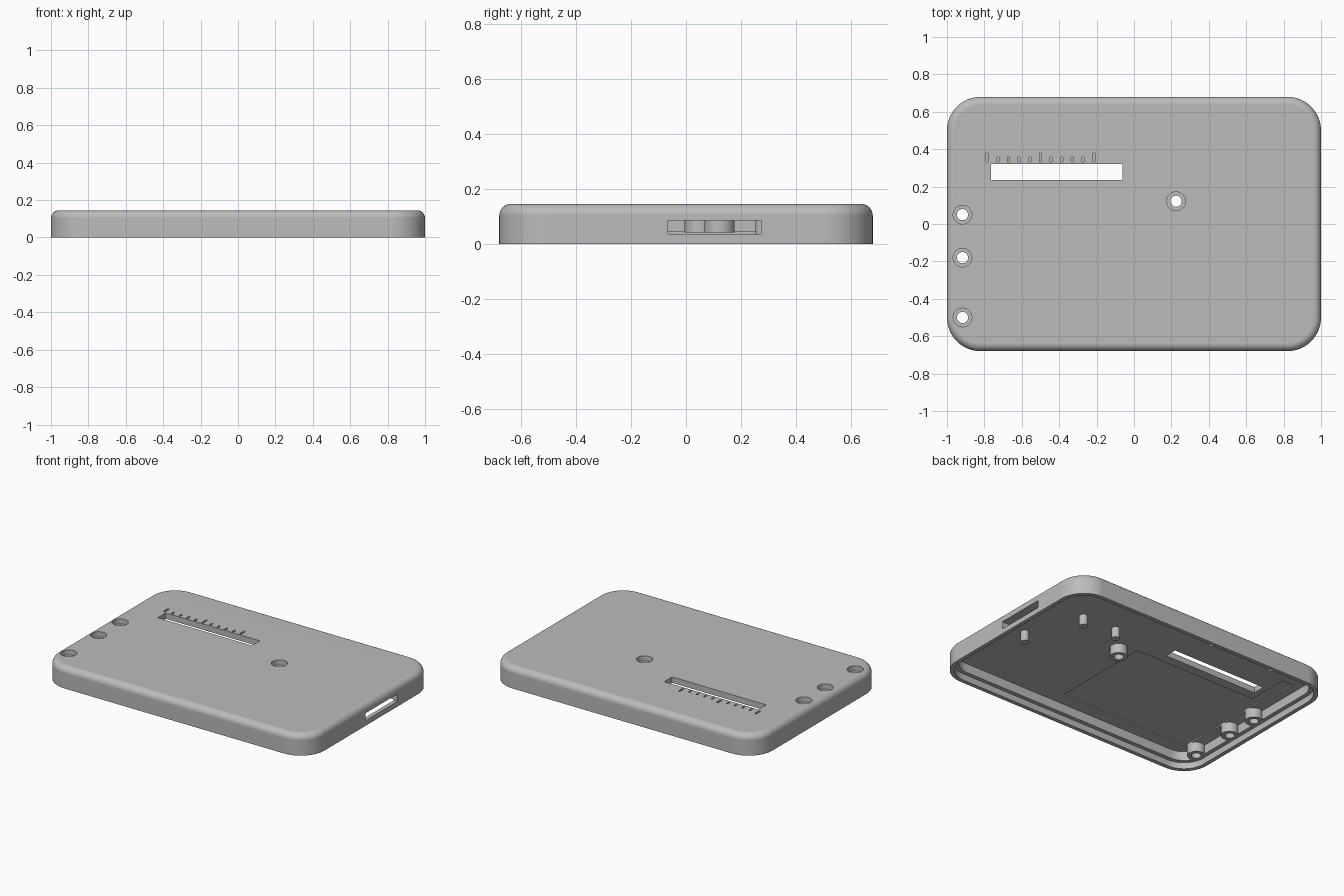
import bpy, bmesh, math

cube = bpy.data.objects.get("Cube")
if cube:
    bpy.data.objects.remove(cube, do_unlink=True)

grey = bpy.data.materials.new("plain_grey")
grey.use_nodes = True
colour = (0.5, 0.5, 0.5, 1)
grey.diffuse_color = colour
grey.node_tree.nodes["Principled BSDF"].inputs["Base Color"].default_value = colour

HEIGHT, CEILING, LEDGE = 0.145, 0.105, 0.043


def prism(name, cx, cy, w, d, z0, z1, r=0.0, seg=12, fillet=0.0):
    """Upright block with rounded corners; fillet rounds the top edge."""
    pts = []
    for i, (sx, sy) in enumerate([(1, 1), (-1, 1), (-1, -1), (1, -1)]):
        px, py = cx + sx * (w / 2 - r), cy + sy * (d / 2 - r)
        for k in range(seg + 1 if r else 1):
            a = math.pi / 2 * (i + k / seg)
            pts.append((px + r * math.cos(a), py + r * math.sin(a), z0))
    bm = bmesh.new()
    base = bm.faces.new([bm.verts.new(p) for p in pts])
    out = bmesh.ops.extrude_face_region(bm, geom=[base])["geom"]
    for v in out:
        if isinstance(v, bmesh.types.BMVert):
            v.co.z = z1
    bmesh.ops.remove_doubles(bm, verts=bm.verts, dist=1e-5)
    bmesh.ops.recalc_face_normals(bm, faces=bm.faces)
    if fillet:
        top = [e for e in bm.edges if all(v.co.z > z1 - 1e-4 for v in e.verts)]
        bmesh.ops.bevel(bm, geom=top, offset=fillet, segments=8, profile=0.5, affect='EDGES')
    me = bpy.data.meshes.new(name)
    bm.to_mesh(me)
    bm.free()
    me.materials.append(grey)
    ob = bpy.data.objects.new(name, me)
    bpy.context.collection.objects.link(ob)
    return ob


def cylinder(name, x, y, r, z0, z1, seg=32):
    bm = bmesh.new()
    bmesh.ops.create_cone(bm, cap_ends=True, segments=seg, radius1=r, radius2=r, depth=z1 - z0)
    bmesh.ops.translate(bm, verts=bm.verts, vec=(x, y, (z0 + z1) / 2))
    me = bpy.data.meshes.new(name)
    bm.to_mesh(me)
    bm.free()
    me.materials.append(grey)
    ob = bpy.data.objects.new(name, me)
    bpy.context.collection.objects.link(ob)
    return ob


def combine(target, tool, mode='DIFFERENCE'):
    tool.hide_render = True
    m = target.modifiers.new("combine", 'BOOLEAN')
    m.operation, m.solver, m.object = mode, 'EXACT', tool
    bpy.context.view_layer.objects.active = target
    bpy.ops.object.modifier_apply(modifier=m.name)
    bpy.data.objects.remove(tool, do_unlink=True)


# Outer shell with a stepped hollow underneath
lid = prism("case_lid", 0, 0, 2, 1.36, 0, HEIGHT, r=0.18, seg=16, fillet=0.042)
combine(lid, prism("lip_cutter", 0, 0, 1.945, 1.305, -0.1, LEDGE, r=0.153))
combine(lid, prism("cavity_cutter", 0, 0, 1.89, 1.25, -0.1, CEILING, r=0.125))

# Shallow pockets in the ceiling
combine(lid, prism("screen_pocket", -0.375, -0.185, 0.98, 0.71, 0.05, CEILING + 0.008))
combine(lid, prism("side_pocket", -0.845, 0.315, 0.08, 0.29, 0.05, CEILING + 0.008))
for x in (-0.19, -0.66):
    combine(lid, cylinder("round_pocket", x, 0.535, 0.035, 0.05, CEILING + 0.01))

# Button bosses, counterbored from above
buttons = [(-0.917, 0.05), (-0.917, -0.18), (-0.917, -0.5), (0.225, 0.122)]
for x, y in buttons:
    combine(lid, cylinder("button_boss", x, y, 0.055, LEDGE - 0.002, CEILING + 0.015), 'UNION')
for x, y in buttons:
    combine(lid, cylinder("button_recess", x, y, 0.05, HEIGHT - 0.035, 0.3))
    combine(lid, cylinder("button_hole", x, y, 0.03, -0.1, 0.3))

# Support posts
for x, y in [(0.79, -0.1), (0.64, 0.28), (0.39, 0.29)]:
    combine(lid, cylinder("support_post", x, y, 0.027, 0.034, CEILING + 0.015), 'UNION')

# Long window and connector opening
combine(lid, prism("window_cutter", -0.413, 0.278, 0.705, 0.085, -0.1, 0.3))
combine(lid, prism("connector_cutter", 0.99, 0.105, 0.2, 0.34, 0.035, 0.085))

# Engraved scale marks, longer at the ends and middle
for i in range(11):
    length = 0.05 if i % 5 == 0 else 0.028
    x = -0.785 + 0.057 * i
    combine(lid, prism("scale_mark", x, 0.331 + length / 2, 0.013, length,
                       HEIGHT - 0.02, 0.3, r=0.006, seg=4))

# Smooth the rounded edges, keep the rest crisp
bpy.ops.object.select_all(action='DESELECT')
lid.select_set(True)
bpy.context.view_layer.objects.active = lid
bpy.ops.object.shade_smooth_by_angle(angle=math.radians(30))
weighted = lid.modifiers.new("even_shading", 'WEIGHTED_NORMAL')
weighted.keep_sharp = True
